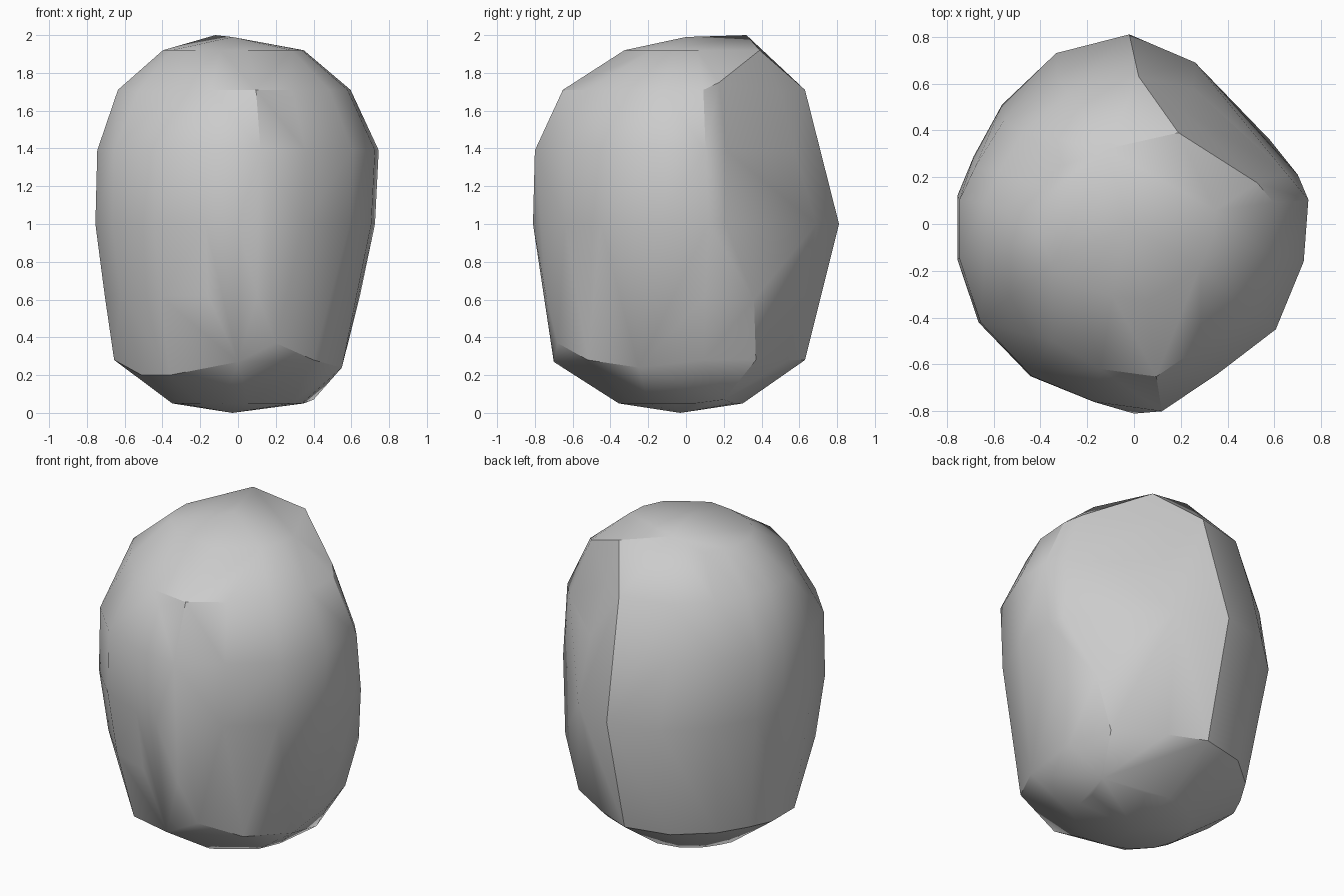
import bpy, bmesh
from mathutils import Vector

if "Cube" in bpy.data.objects:
    bpy.data.objects.remove(bpy.data.objects["Cube"])

# Plan outline of the boulder, counter-clockwise from the right side
OUTLINE = [(.75, .12), (.66, .25), (.47, .47), (.27, .69), (-.02, .81), (-.33, .73),
           (-.56, .51), (-.68, .29), (-.75, .12), (-.75, -.15), (-.66, -.42),
           (-.44, -.65), (-.17, -.76), (.12, -.80), (.36, -.64), (.61, -.45), (.73, -.16)]

# Height, then reach to the left, right, front and back
LEVELS = [(.05, .35, .35, .36, .30), (.28, .66, .56, .70, .63), (.62, .71, .65, .75, .69),
          (1.0, .76, .73, .81, .81), (1.39, .75, .75, .81, .70),
          (1.71, .64, .60, .66, .62), (1.92, .40, .35, .33, .40)]

# Chipped corners that pull the nearest vertex out of its ring
CHIPS = [(-.12, .32, 2.0), (.19, .39, 1.92), (.55, .20, 1.76), (.02, .63, 1.71),
         (.20, -.68, .37), (.40, -.52, .28), (.55, -.25, .24), (.40, .20, .07),
         (0, -.70, .27), (-.36, -.51, .20), (-.51, -.31, .20), (.70, .21, 1.0),
         (0, -.81, 1.0), (.58, .36, .60), (.48, .37, .28), (-.53, -.31, 1.70),
         (-.35, -.50, 1.70)]

bm = bmesh.new()
for z, left, right, front, back in LEVELS:
    for x, y in OUTLINE:
        bm.verts.new((x / .755 * (right if x > 0 else left),
                      y / .81 * (back if y > 0 else front), z))
bm.verts.new((-.03, -.03, 0))
bm.verts.new((-.03, 0, 1.99))

# Chips
free = list(bm.verts)
for c in map(Vector, CHIPS):
    v = min(free, key=lambda q: (q.co - c).length)
    v.co = c
    free.remove(v)

# Broken slope on the upper back right
normal, reach = Vector((.64, .71, .30)).normalized(), .985
for v in bm.verts:
    v.co -= normal * max(0, v.co.dot(normal) - reach)

# Skin the points and drop the ones left inside
bmesh.ops.convex_hull(bm, input=bm.verts[:])
bmesh.ops.delete(bm, geom=[v for v in bm.verts if not v.link_faces], context='VERTS')
bmesh.ops.recalc_face_normals(bm, faces=bm.faces[:])
mesh = bpy.data.meshes.new("boulder")
bm.to_mesh(mesh)
bm.free()
boulder = bpy.data.objects.new("boulder", mesh)
bpy.context.collection.objects.link(boulder)
bpy.context.view_layer.objects.active = boulder
boulder.select_set(True)
bpy.ops.object.shade_smooth_by_angle(angle=.52)
